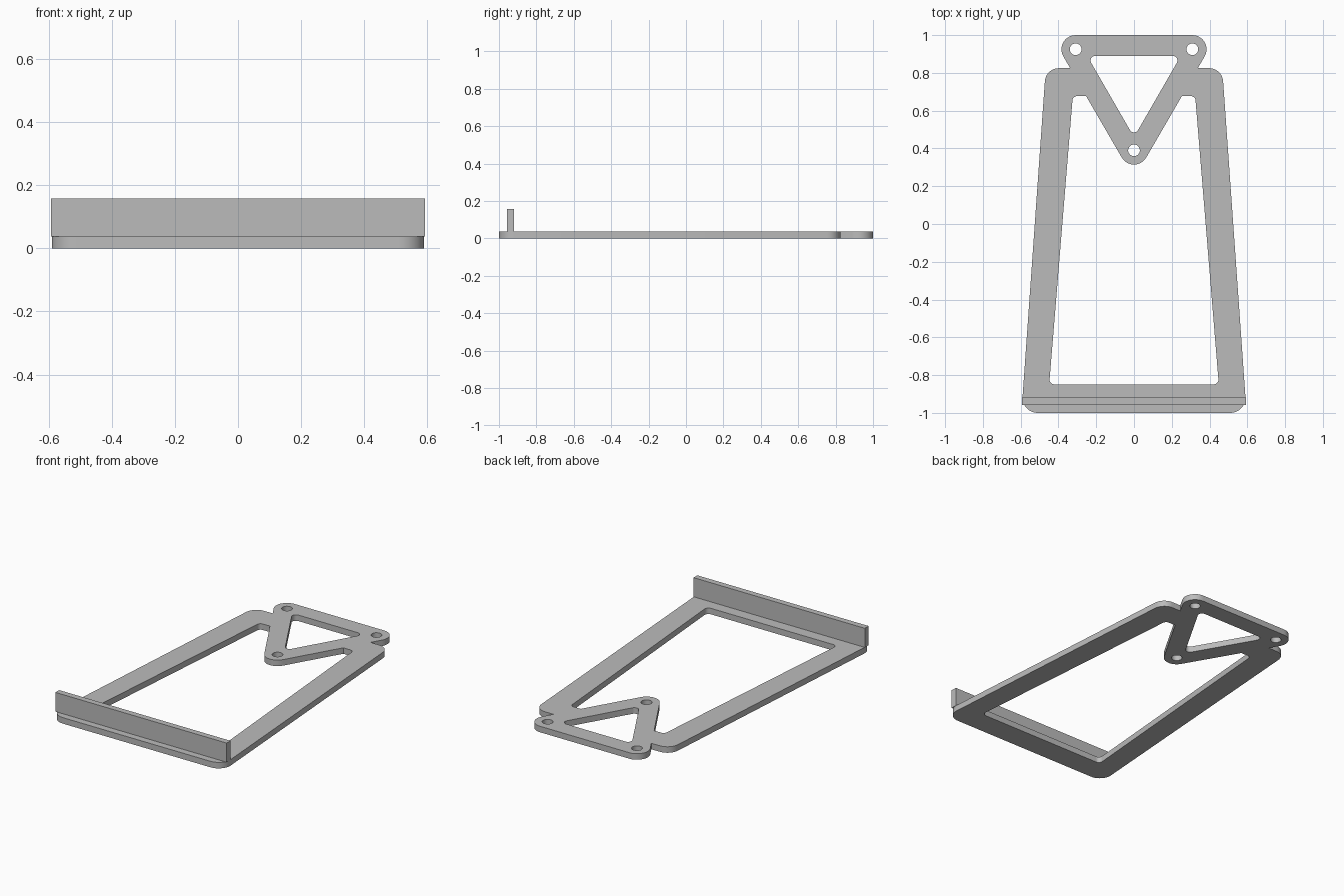
import bpy
import bmesh
import math
from mathutils import Vector

if "Cube" in bpy.data.objects:
    bpy.data.objects.remove(bpy.data.objects["Cube"], do_unlink=True)

THICK = 0.0375
HOLE_R = 0.031

grey = bpy.data.materials.new("light grey")
grey.use_nodes = True
grey.diffuse_color = (0.5, 0.5, 0.5, 1)
grey.node_tree.nodes["Principled BSDF"].inputs["Base Color"].default_value = (0.5, 0.5, 0.5, 1)


def rounded(corners, steps=10):
    """Closed outline from (x, y, radius) corners, each filleted by an arc."""
    out = []
    for i, (x, y, r) in enumerate(corners):
        p = Vector((x, y))
        if r == 0:
            out.append(p)
            continue
        a = (Vector(corners[i - 1][:2]) - p).normalized()
        b = (Vector(corners[(i + 1) % len(corners)][:2]) - p).normalized()
        half = a.angle(b) / 2
        centre = p + (a + b).normalized() * (r / math.sin(half))
        start = p + a * (r / math.tan(half)) - centre
        end = p + b * (r / math.tan(half)) - centre
        sweep = math.pi - 2 * half
        for k in range(steps + 1):
            t = k / steps
            arc = start * math.sin((1 - t) * sweep) + end * math.sin(t * sweep)
            out.append(centre + arc / math.sin(sweep))
    return out


def mirrored(half):
    """Add the -x half; corners on the centre line are kept once."""
    return half + [(-x, y, r) for x, y, r in reversed(half) if x > 0]


def circle(cx, cy, r, n=32):
    return [Vector((cx + r * math.cos(2 * math.pi * k / n),
                    cy + r * math.sin(2 * math.pi * k / n))) for k in range(n)]


# Outlines of the flat plate: outer edge, large opening, triangle window, holes
outer = mirrored([(0.596, -1, 0.08), (0.467, 0.825, 0.075),
                  (0.338, 0.825, 0), (0.439, 1, 0.075)])
opening = mirrored([(0.449, -0.849, 0.025), (0.324, 0.677, 0.025),
                    (0.2535, 0.677, 0), (0, 0.24, 0.075)])
window = mirrored([(0.248, 0.89, 0.025), (0, 0.46, 0.025)])
loops = [rounded(c) for c in (outer, opening, window)]
loops += [circle(x, y, HOLE_R) for x, y in ((-0.309, 0.925), (0.309, 0.925), (0, 0.39))]

# Plate: filled curve extruded to its thickness
curve = bpy.data.curves.new("base_plate", "CURVE")
curve.dimensions = "2D"
curve.fill_mode = "BOTH"
curve.extrude = THICK / 2
for pts in loops:
    spline = curve.splines.new("POLY")
    spline.points.add(len(pts) - 1)
    for sp, p in zip(spline.points, pts):
        sp.co = (p.x, p.y, 0, 1)
    spline.use_cyclic_u = True
curve.materials.append(grey)
plate = bpy.data.objects.new("base_plate", curve)
bpy.context.collection.objects.link(plate)
bpy.ops.object.select_all(action="DESELECT")
plate.select_set(True)
bpy.context.view_layer.objects.active = plate
bpy.ops.object.convert(target="MESH")
plate = bpy.context.object
bm = bmesh.new()
bm.from_mesh(plate.data)
bmesh.ops.remove_doubles(bm, verts=bm.verts, dist=1e-5)
bmesh.ops.translate(bm, verts=bm.verts, vec=(0, 0, THICK / 2))
bmesh.ops.recalc_face_normals(bm, faces=bm.faces)
bm.to_mesh(plate.data)
bm.free()
bpy.ops.object.shade_smooth_by_angle(angle=math.radians(30))

# Upright lip across the front
bpy.ops.mesh.primitive_cube_add(size=1, location=(0, -0.9385, (THICK + 0.157) / 2))
lip = bpy.context.object
lip.name = "front_lip"
lip.scale = (1.184, THICK, 0.157 - THICK)
lip.data.materials.append(grey)
